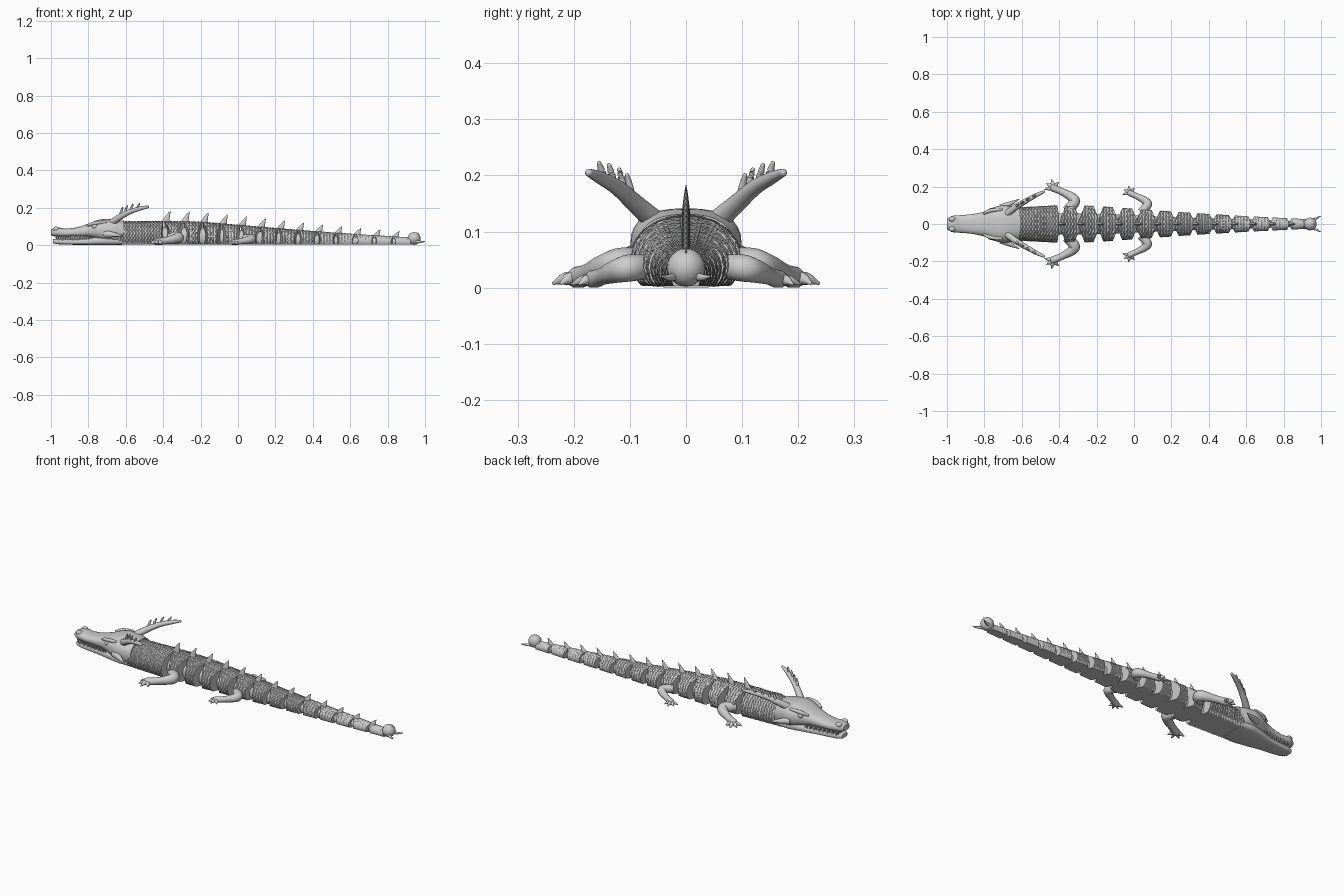
import bpy, bmesh, math
from mathutils import Vector

cube = bpy.data.objects.get("Cube")
if cube:
    bpy.data.objects.remove(cube, do_unlink=True)

GREY = (0.6, 0.6, 0.6, 1)
mat = bpy.data.materials.new("plain grey")
mat.use_nodes = True
mat.diffuse_color = GREY
mat.node_tree.nodes["Principled BSDF"].inputs["Base Color"].default_value = GREY


def finish(name, bm, angle=40):
    bmesh.ops.recalc_face_normals(bm, faces=bm.faces)
    mesh = bpy.data.meshes.new(name)
    bm.to_mesh(mesh)
    bm.free()
    mesh.materials.append(mat)
    ob = bpy.data.objects.new(name, mesh)
    bpy.context.collection.objects.link(ob)
    bpy.context.view_layer.objects.active = ob
    ob.select_set(True)
    bpy.ops.object.shade_smooth_by_angle(angle=math.radians(angle))
    ob.select_set(False)
    return ob


def loft(bm, rings):
    """Skin closed rings of points and cap both ends."""
    rows = [[bm.verts.new(p) for p in ring] for ring in rings]
    n = len(rows[0])
    for a, b in zip(rows, rows[1:]):
        for i in range(n):
            j = (i + 1) % n
            bm.faces.new((a[i], a[j], b[j], b[i]))
    bm.faces.new(rows[0])
    bm.faces.new(rows[-1])


def tube(bm, path, sides=12, steps=5):
    """Rounded tapering limb through (x, y, z, radius) points."""
    pts = [Vector(p) for p in path]
    pts = [2 * pts[0] - pts[1]] + pts + [2 * pts[-1] - pts[-2]]
    line = []
    for a, b, c, d in zip(pts, pts[1:], pts[2:], pts[3:]):
        for s in range(steps):
            t = s / steps
            line.append(b + (c - a) * t / 2 + (2 * a - 5 * b + 4 * c - d) * t * t / 2
                        + (3 * b - a - 3 * c + d) * t ** 3 / 2)
    line.append(pts[-2])
    rings = []
    for i, p in enumerate(line):
        d = (line[min(i + 1, len(line) - 1)] - line[max(i - 1, 0)]).to_3d().normalized()
        u = d.cross(Vector((0, 0, 1)) if abs(d.z) < 0.9 else Vector((0, 1, 0))).normalized()
        v = d.cross(u)
        ring = []
        for k in range(sides):
            a = math.tau * k / sides
            q = p.to_3d() + (u * math.cos(a) + v * math.sin(a)) * max(p.w, 0.001)
            ring.append((q.x, q.y, max(q.z, 0)))
        rings.append(ring)
    loft(bm, rings)
    ball(bm, line[-1].to_3d(), line[-1].w)


def ball(bm, centre, r, stretch=(1, 1, 1)):
    made = bmesh.ops.create_uvsphere(bm, u_segments=20, v_segments=12, radius=r)["verts"]
    for v in made:
        v.co = Vector(c * s for c, s in zip(v.co, stretch)) + Vector(centre)
        v.co.z = max(v.co.z, 0)


def both_sides(bm):
    geom = bm.verts[:] + bm.edges[:] + bm.faces[:]
    copy = bmesh.ops.duplicate(bm, geom=geom)["geom"]
    for v in copy:
        if isinstance(v, bmesh.types.BMVert):
            v.co.y *= -1


def lookup(table, x):
    for a, b in zip(table, table[1:]):
        if x <= b[0]:
            t = max(0, (x - a[0]) / (b[0] - a[0]))
            return [p + (q - p) * t for p, q in zip(a[1:], b[1:])]
    return table[-1][1:]


# Body: half width and height along the length
BODY = [(-0.64, 0.088, 0.128), (-0.42, 0.1, 0.13), (-0.2, 0.097, 0.127), (0, 0.082, 0.11),
        (0.3, 0.06, 0.084), (0.6, 0.042, 0.062), (0.92, 0.026, 0.042)]


def body_ring(x, half, reach_side, t, scales, shrink=1):
    """One ring of scaly hide; the ends slope back toward the flanks."""
    ring = []
    n = 4 * scales
    for k in range(n):
        a = math.tau * k / n
        c, s = math.cos(a), math.sin(a)
        side = max(0, abs(c) - 0.35) / 0.65
        px = x + t * (half + (reach_side - half) * side)
        w, h = lookup(BODY, px)
        zig = abs((k % 4) / 2 - 1)
        bump = 0.05 * ((px / 0.016 + 0.5 * zig) % 1) * (shrink == 1)
        w, top = w * shrink * (0.96 + bump), h * shrink * (0.96 + bump)
        z = h * 0.4 + s * (top - h * 0.4 if s > 0 else h * 0.62)
        ring.append((px, c * w, max(z, 0.003)))
    return ring


def hide(name, x, half, reach_side, rings, scales):
    bm = bmesh.new()
    loft(bm, [body_ring(x, half, reach_side, -1 + 2 * i / rings, scales) for i in range(rings + 1)])
    return finish(name, bm, 30)


hide("neck", -0.525, 0.125, 0.115, 80, 20)

PITCH = 0.102
for i in range(13):
    x = -0.342 + i * PITCH
    hide(f"body_segment_{i + 1}", x, 0.05, 0.022 + 0.0015 * i, 34, 18)

# Inner link running through all the segments
bm = bmesh.new()
loft(bm, [[(x, p[1] * 0.75, p[2]) for p in body_ring(x, 0, 0, 0, 6, 0.78)]
          for x in [-0.42 + 0.05 * j for j in range(28)]])
finish("inner_link", bm)

# Back spines, curved and swept toward the tail
bm = bmesh.new()
for i in range(14):
    x = -0.388 + i * PITCH
    w, h = lookup(BODY, x)
    tall = 0.062 - 0.0022 * i
    rings = []
    for j in range(8):
        t = j / 7
        size = (1 - t) ** 0.8 + 0.04
        cx = x + 0.026 * t ** 1.4
        rings.append([(cx + 0.022 * size * math.cos(math.tau * k / 12),
                       0.009 * size * math.sin(math.tau * k / 12),
                       h - 0.012 + (tall + 0.004) * t) for k in range(12)])
    loft(bm, rings)
finish("back_spines", bm)

# Tail ball with its side barbs
bm = bmesh.new()
for s in (-1, 1):
    tube(bm, [(0.95, 0.02 * s, 0.02, 0.008), (0.975, 0.03 * s, 0.018, 0.006), (0.997, 0.042 * s, 0.02, 0.002)])
ball(bm, (0.942, 0, 0.036), 0.034)
finish("tail_ball", bm)

# Head: x, half width, underside, top
SKULL = [(-1, 0.022, 0.055, 0.08), (-0.99, 0.038, 0.047, 0.092), (-0.965, 0.046, 0.044, 0.096),
         (-0.92, 0.047, 0.043, 0.088), (-0.86, 0.053, 0.043, 0.095), (-0.8, 0.066, 0.04, 0.115),
         (-0.755, 0.088, 0.03, 0.134), (-0.71, 0.1, 0.015, 0.142), (-0.66, 0.097, 0.006, 0.14),
         (-0.61, 0.085, 0.004, 0.13)]
JAW = [(-0.99, 0.022, 0.012, 0.03), (-0.975, 0.037, 0.006, 0.036), (-0.92, 0.043, 0.003, 0.034),
       (-0.84, 0.052, 0.002, 0.034), (-0.76, 0.072, 0.001, 0.045), (-0.69, 0.085, 0, 0.05), (-0.62, 0.08, 0, 0.05)]


def head_part(name, table, power, steps=40):
    bm = bmesh.new()
    rings = []
    for i in range(steps + 1):
        x = table[0][0] + (table[-1][0] - table[0][0]) * (i / steps) ** 1.3
        near = [lookup(table, x + d) for d in (-0.012, 0, 0.012)]
        w, lo, hi = (sum(c) / 3 for c in zip(*near))
        ring = []
        for k in range(32):
            a = math.tau * k / 32
            c, s = (math.copysign(abs(f) ** power, f) for f in (math.cos(a), math.sin(a)))
            ring.append((x, w * c, (lo + hi) / 2 + (hi - lo) / 2 * s))
        rings.append(ring)
    loft(bm, rings)
    return finish(name, bm)


head_part("skull", SKULL, 0.8)
head_part("lower_jaw", JAW, 0.6)

# Mouth lining and teeth
bm = bmesh.new()
loft(bm, [[(x, y * w, z) for y, z in ((-1, 0.025), (1, 0.025), (1, 0.06), (-1, 0.06))]
          for x, w in ((-0.97, 0.022), (-0.88, 0.038), (-0.76, 0.05))])
finish("mouth_lining", bm)
bm = bmesh.new()
for i in range(8):
    x = -0.972 + i * 0.025
    w = lookup(JAW, x)[0] * 0.92
    tube(bm, [(x, w, 0.054, 0.007), (x, w, 0.033, 0.002)], 8, 2)
    tube(bm, [(x + 0.012, w, 0.026, 0.006), (x + 0.012, w, 0.046, 0.002)], 8, 2)
both_sides(bm)
finish("teeth", bm)

# Nostrils, eyes and brows
bm = bmesh.new()
ball(bm, (-0.972, 0.026, 0.086), 0.015, (1.2, 1, 0.9))
both_sides(bm)
finish("nostrils", bm)
bm = bmesh.new()
ball(bm, (-0.765, 0.07, 0.1), 0.015)
both_sides(bm)
finish("eyes", bm)
bm = bmesh.new()
tube(bm, [(-0.805, 0.056, 0.106, 0.006), (-0.765, 0.072, 0.118, 0.01), (-0.71, 0.078, 0.124, 0.008)])
both_sides(bm)
finish("brows", bm)

# Cheek spikes
bm = bmesh.new()
tube(bm, [(-0.71, 0.085, 0.06, 0.02), (-0.67, 0.105, 0.057, 0.014), (-0.615, 0.132, 0.05, 0.002)])
both_sides(bm)
finish("cheek_spikes", bm)

# Antlers with upright tines
bm = bmesh.new()
tube(bm, [(-0.69, 0.045, 0.11, 0.02), (-0.64, 0.085, 0.145, 0.017), (-0.58, 0.122, 0.178, 0.014),
          (-0.52, 0.155, 0.197, 0.011), (-0.482, 0.173, 0.205, 0.007)])
for x, y, z, top in ((-0.625, 0.098, 0.155, 0.2), (-0.6, 0.112, 0.168, 0.21),
                     (-0.57, 0.13, 0.18, 0.218), (-0.535, 0.148, 0.19, 0.222)):
    tube(bm, [(x, y, z, 0.008), (x, y + 0.002, (z + top) / 2, 0.007), (x + 0.008, y + 0.007, top, 0.004)], 10)
both_sides(bm)
finish("antlers", bm)

# Legs with clawed feet
LEG = [(-0.36, 0.07, 0.045, 0.026), (-0.318, 0.117, 0.042, 0.029), (-0.335, 0.145, 0.035, 0.025),
       (-0.385, 0.172, 0.025, 0.019), (-0.43, 0.192, 0.018, 0.02)]
TOES = [(-0.475, 0.185), (-0.467, 0.215), (-0.44, 0.236), (-0.405, 0.222)]
for name, size, shift in (("front_legs", 1, 0), ("hind_legs", 0.83, 0.39)):
    bm = bmesh.new()
    tube(bm, LEG)
    for x, y in TOES:
        tube(bm, [(-0.43, 0.195, 0.016, 0.012), ((x - 0.43) / 2, (y + 0.195) / 2, 0.016, 0.011), (x, y, 0.008, 0.003)])
    both_sides(bm)
    for v in bm.verts:
        v.co = Vector(((v.co.x + 0.318) * size - 0.318 + shift, v.co.y * size + math.copysign(0.03 * (1 - size), v.co.y), v.co.z * size))
    finish(name, bm)
